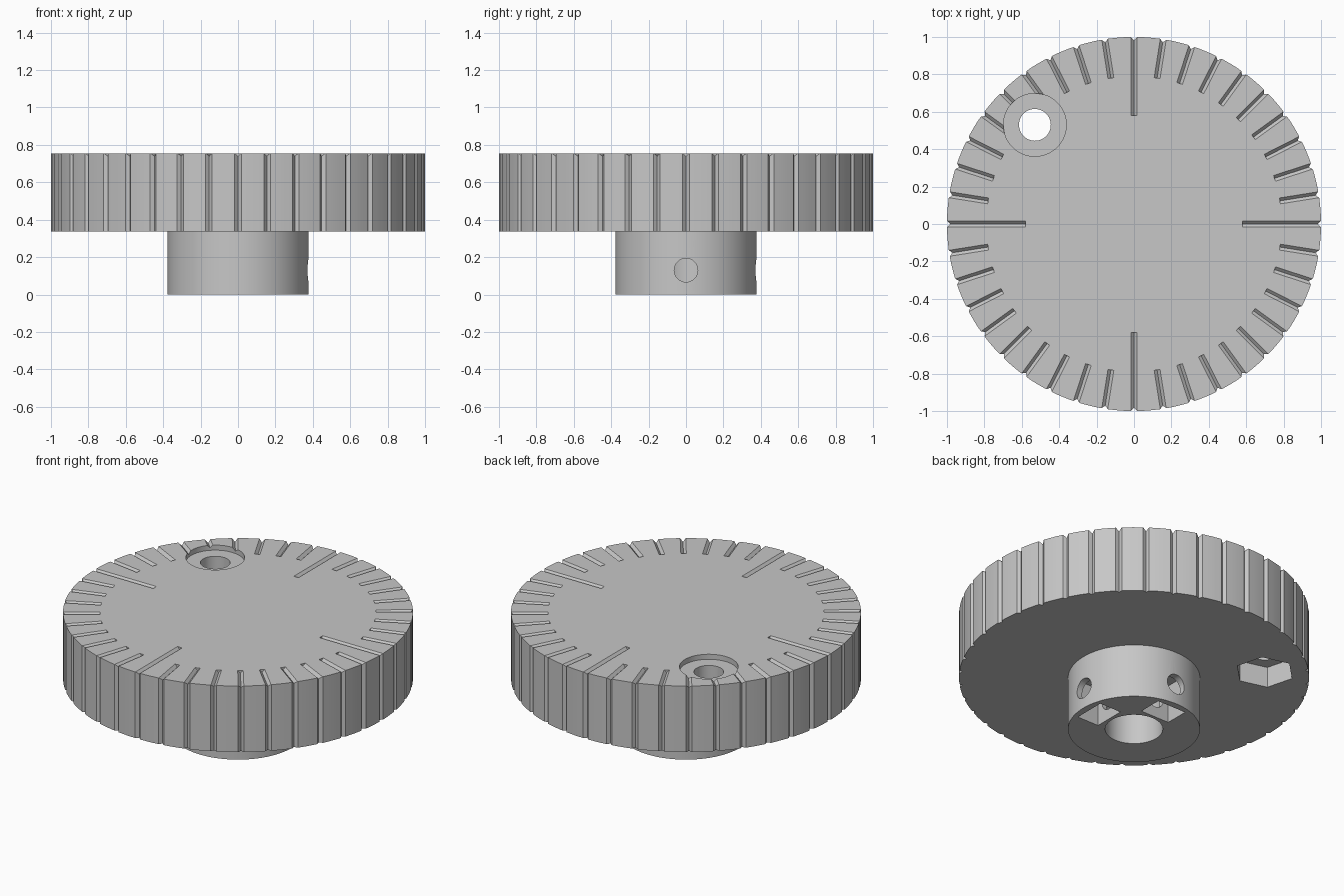
import bpy, bmesh, math
from mathutils import Matrix, Vector

cube = bpy.data.objects.get("Cube")
if cube:
    bpy.data.objects.remove(cube, do_unlink=True)

GRIP_Z, TOP_Z = 0.338, 0.755     # underside and top of the dial
BOLT = Vector((-0.53, 0.53, 0))  # bolt hole near the rim
SCREW_Z = 0.13                   # height of the set screws
MARKS = 40
STEP = 360 / MARKS


def turn(angle, axis="Z"):
    return Matrix.Rotation(math.radians(angle), 4, axis)


def box(bm, size, matrix):
    bmesh.ops.create_cube(bm, size=1, matrix=matrix @ Matrix.Diagonal((*size, 1)))


def rod(bm, radius, z0, z1, matrix=Matrix(), sides=48):
    place = matrix @ Matrix.Translation((0, 0, (z0 + z1) / 2))
    bmesh.ops.create_cone(bm, cap_ends=True, segments=sides, radius1=radius,
                          radius2=radius, depth=z1 - z0, matrix=place)


def make_object(name, bm):
    mesh = bpy.data.meshes.new(name)
    bm.to_mesh(mesh)
    bm.free()
    obj = bpy.data.objects.new(name, mesh)
    bpy.context.collection.objects.link(obj)
    return obj


# Dial: a disc outline with a V groove at every step, raised to full height
dial = bmesh.new()
outline = []
for i in range(MARKS):
    outline.append(turn(i * STEP) @ Vector((0.983, 0, GRIP_Z)))
    for offset in (1, 3, 4.5, 6, 8):
        outline.append(turn(i * STEP + offset) @ Vector((1, 0, GRIP_Z)))
base = dial.faces.new([dial.verts.new(p) for p in outline])
raised = bmesh.ops.extrude_face_region(dial, geom=[base])
top = [v for v in raised["geom"] if isinstance(v, bmesh.types.BMVert)]
bmesh.ops.translate(dial, verts=top, vec=(0, 0, TOP_Z - GRIP_Z))
bmesh.ops.recalc_face_normals(dial, faces=dial.faces)
knob = make_object("dial_knob", dial)

# Hub, sunk into the dial
hub = bmesh.new()
rod(hub, 0.377, 0, 0.5, sides=96)

# V-shaped scale marks on the top, longer at the quarters
marks = bmesh.new()
WIDTH = 0.024
for i in range(MARKS):
    inner = 0.58 if i % 10 == 0 else 0.79
    length = 1.1 - inner
    box(marks, (length, WIDTH, WIDTH), turn(i * STEP)
        @ Matrix.Translation((inner + length / 2, 0, TOP_Z + 0.001)) @ turn(45, "X"))

# Shaft bore and bolt head recess
bores = bmesh.new()
rod(bores, 0.165, -0.1, 0.45)
rod(bores, 0.168, TOP_Z - 0.032, 1, Matrix.Translation(BOLT), 64)

# Bolt hole and the two set screw holes
holes = bmesh.new()
rod(holes, 0.085, 0.2, 1, Matrix.Translation(BOLT))
for side in (0, 90):
    lay_down = Matrix.Translation((0, 0, SCREW_Z)) @ turn(side) @ turn(90, "Y")
    rod(holes, 0.063, 0.1, 0.5, lay_down, 32)

# Hexagonal nut pocket and the two nut slots in the hub
pockets = bmesh.new()
hexagon = bmesh.ops.create_cone(pockets, cap_ends=True, segments=6, radius1=0.172,
                                radius2=0.172, depth=0.26)
corner = hexagon["verts"][0].co
straighten = Matrix.Rotation(math.pi / 4 - math.atan2(corner.y, corner.x), 4, "Z")
bmesh.ops.transform(pockets, verts=hexagon["verts"],
                    matrix=Matrix.Translation(BOLT + Vector((0, 0, GRIP_Z))) @ straighten)
for side in (0, 90):
    box(pockets, (0.15, 0.2, 0.48), turn(side) @ Matrix.Translation((0.26, 0, 0)))

# Join the hub, cut everything else out, then discard the helpers
helpers = []
for name, helper_mesh, operation in (
        ("marks", marks, "DIFFERENCE"), ("hub", hub, "UNION"),
        ("bores", bores, "DIFFERENCE"), ("holes", holes, "DIFFERENCE"),
        ("pockets", pockets, "DIFFERENCE")):
    helper = make_object(name + "_helper", helper_mesh)
    helper.hide_render = True
    step = knob.modifiers.new(name, "BOOLEAN")
    step.operation, step.solver, step.object = operation, "EXACT", helper
    helpers.append(helper)
bpy.context.view_layer.update()
evaluated = knob.evaluated_get(bpy.context.evaluated_depsgraph_get())
result = bpy.data.meshes.new_from_object(evaluated)
knob.modifiers.clear()
knob.data = result
for helper in helpers:
    bpy.data.objects.remove(helper, do_unlink=True)

# Plain grey finish
grey = bpy.data.materials.new("mid_grey")
grey.use_nodes = True
colour = (0.57, 0.57, 0.57, 1)
grey.diffuse_color = colour
grey.node_tree.nodes["Principled BSDF"].inputs["Base Color"].default_value = colour
knob.data.materials.clear()
knob.data.materials.append(grey)

bpy.ops.object.select_all(action="DESELECT")
knob.select_set(True)
bpy.context.view_layer.objects.active = knob
bpy.ops.object.shade_smooth_by_angle(angle=math.radians(25))
